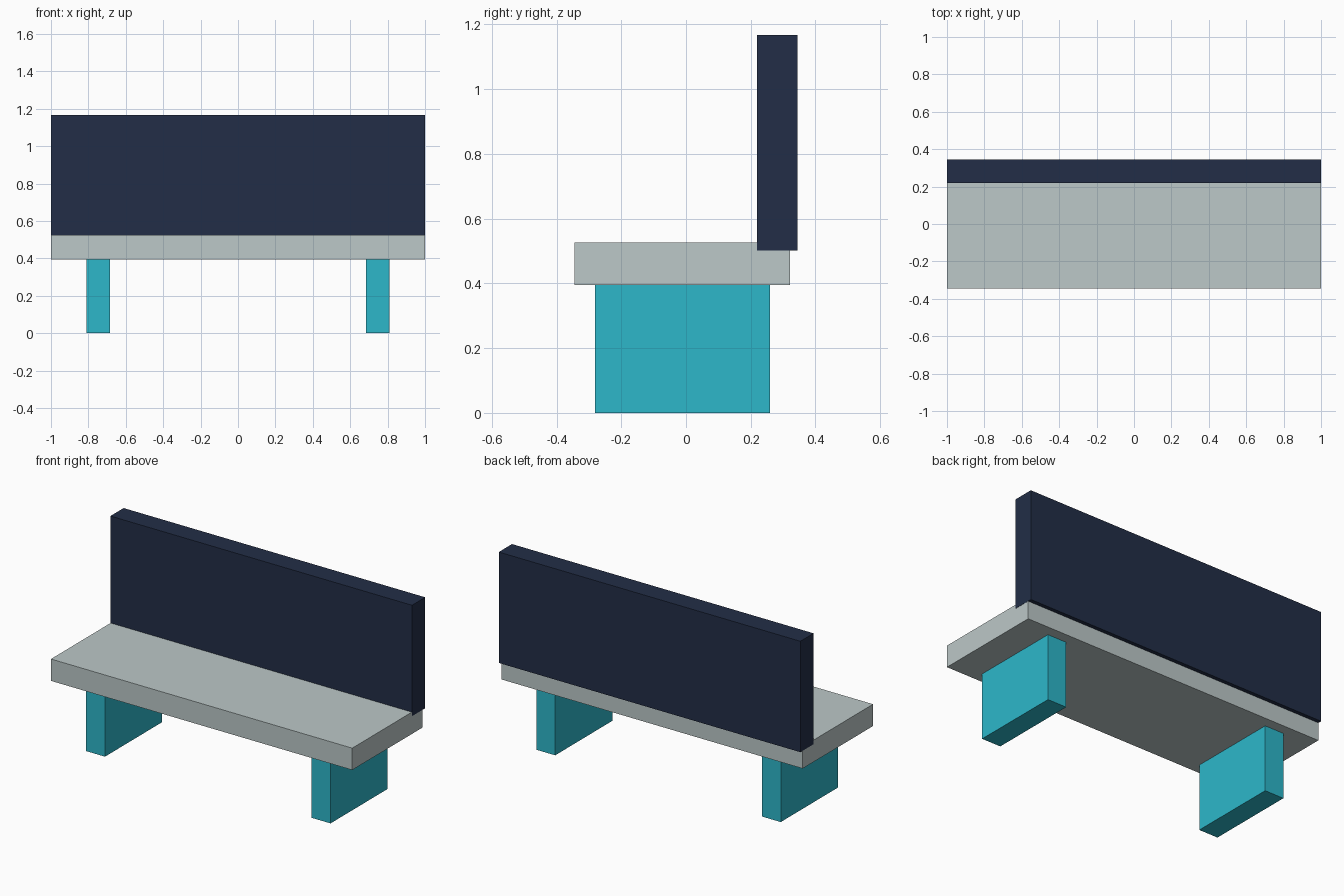
import bpy

default_cube = bpy.data.objects.get("Cube")
if default_cube:
    bpy.data.objects.remove(default_cube, do_unlink=True)


def make_material(name, rgb):
    mat = bpy.data.materials.new(name)
    mat.use_nodes = True
    color = (*rgb, 1.0)
    mat.diffuse_color = color
    mat.node_tree.nodes["Principled BSDF"].inputs["Base Color"].default_value = color
    return mat


def make_box(name, low, high, mat):
    """Box spanning two opposite corners."""
    center = [(a + b) / 2 for a, b in zip(low, high)]
    bpy.ops.mesh.primitive_cube_add(size=1, location=center)
    obj = bpy.context.object
    obj.name = name
    obj.scale = [b - a for a, b in zip(low, high)]
    bpy.ops.object.transform_apply(location=False, rotation=False, scale=True)
    obj.data.materials.append(mat)
    return obj


navy = make_material("navy", (0.016, 0.027, 0.063))
pale_grey = make_material("pale grey", (0.503, 0.578, 0.578))
turquoise = make_material("turquoise", (0.026, 0.474, 0.591))

# Seat slab, a hair narrower than the backrest that overlaps its rear edge
make_box("seat", (-0.999, -0.345, 0.395), (0.999, 0.322, 0.526), pale_grey)

# Upright backrest panel
make_box("backrest", (-1.0, 0.22, 0.502), (1.0, 0.345, 1.167), navy)

# Pair of slab legs
for side, x in (("left", 0.748), ("right", -0.748)):
    make_box(side + "_leg", (x - 0.0625, -0.281, 0.0), (x + 0.0625, 0.26, 0.396), turquoise)
